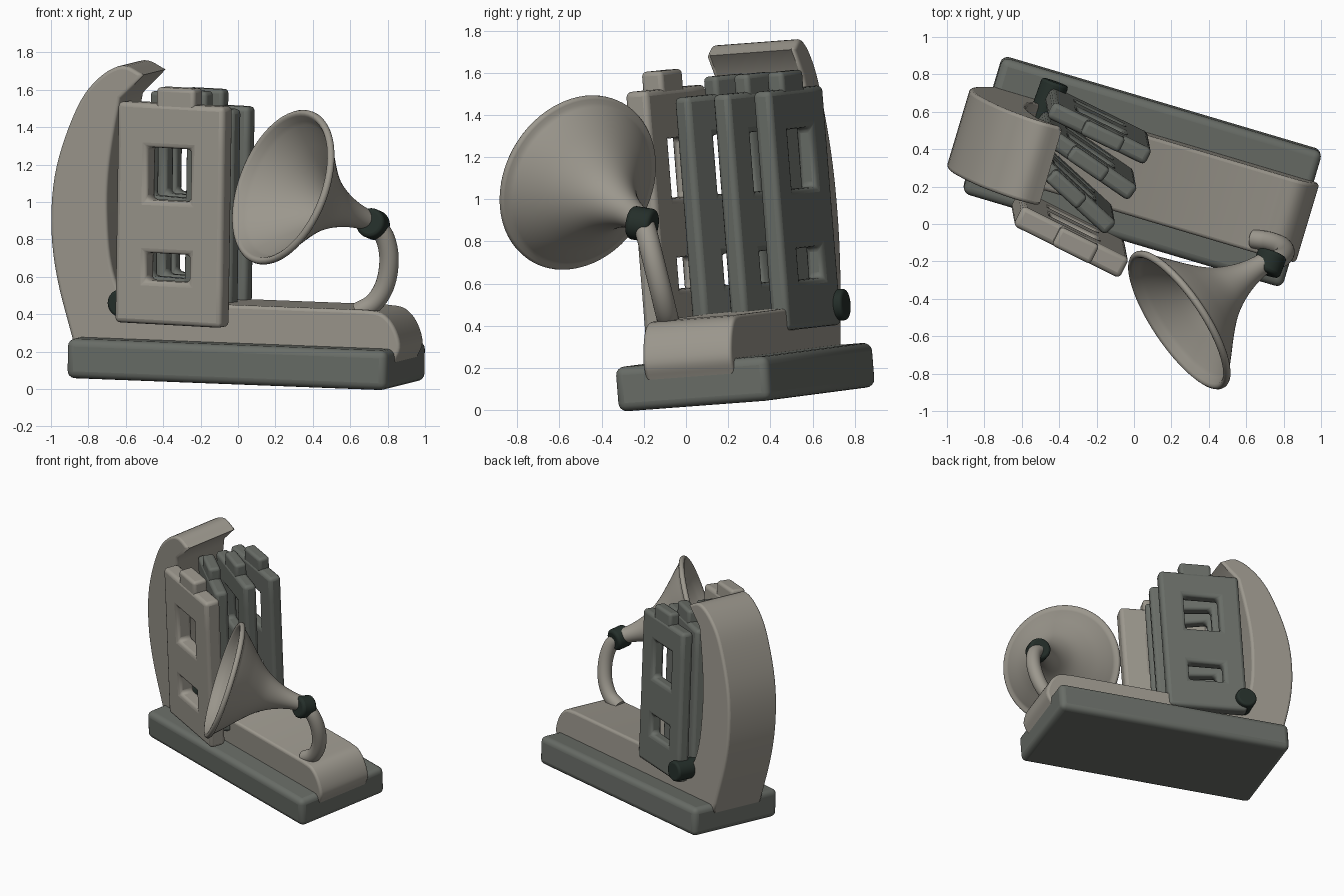
import bpy, bmesh, math
from mathutils import Vector, Matrix

if "Cube" in bpy.data.objects:
    bpy.data.objects.remove(bpy.data.objects["Cube"])

# Tilted frame shared by the base, body, frames and rod
X = Vector((0.958, -0.284, -0.037)).normalized()
Y = Vector((0.28, 0.957, 0.072))
Y = (Y - X * Y.dot(X)).normalized()
Z = X.cross(Y)
FRAME = Matrix.Translation((0.04, 0.29, 0.051)) @ Matrix((X, Y, Z)).transposed().to_4x4()


def material(name, rgb):
    m = bpy.data.materials.new(name)
    m.diffuse_color = (*rgb, 1)
    m.use_nodes = True
    m.node_tree.nodes["Principled BSDF"].inputs["Base Color"].default_value = m.diffuse_color
    return m


LIGHT = material("warm_grey", (0.33, 0.31, 0.267))
GREY = material("slate_grey", (0.14, 0.152, 0.135))
DARK = material("dark_green_grey", (0.018, 0.028, 0.023))


def finish(name, bm, mat, matrix=FRAME, bevel=0.0, segments=4, limit='ANGLE'):
    bmesh.ops.recalc_face_normals(bm, faces=bm.faces)
    me = bpy.data.meshes.new(name)
    bm.to_mesh(me)
    bm.free()
    ob = bpy.data.objects.new(name, me)
    bpy.context.collection.objects.link(ob)
    ob.matrix_world = matrix
    me.materials.append(mat)
    if bevel:
        b = ob.modifiers.new("round", 'BEVEL')
        b.width, b.segments = bevel, segments
        b.limit_method, b.angle_limit = limit, math.radians(40)
    bpy.ops.object.select_all(action='DESELECT')
    ob.select_set(True)
    bpy.context.view_layer.objects.active = ob
    bpy.ops.object.shade_smooth_by_angle(angle=math.radians(40))
    return ob


def box(name, lo, hi, mat, bevel, matrix=FRAME):
    bm = bmesh.new()
    bmesh.ops.create_cube(bm, size=1)
    for v in bm.verts:
        v.co = [lo[i] + (v.co[i] + 0.5) * (hi[i] - lo[i]) for i in range(3)]
    return finish(name, bm, mat, matrix, bevel)


def spline(pts, n=5):
    """Catmull-Rom curve through the points."""
    pts = [Vector(p) for p in pts]
    ext = [2 * pts[0] - pts[1]] + pts + [2 * pts[-1] - pts[-2]]
    out = []
    for a, b, c, d in zip(ext, ext[1:], ext[2:], ext[3:]):
        for k in range(n):
            t = k / n
            out.append(0.5 * (2 * b + (c - a) * t + (2 * a - 5 * b + 4 * c - d) * t * t
                              + (3 * b - a - 3 * c + d) * t ** 3))
    return out + [pts[-1]]


def frame_along(origin, axis):
    return Matrix.Translation(origin) @ Vector(axis).to_track_quat('Z', 'Y').to_matrix().to_4x4()


def cylinder(name, r, length, mat, matrix, bevel):
    bm = bmesh.new()
    bmesh.ops.create_cone(bm, cap_ends=True, segments=32, radius1=r, radius2=r, depth=length)
    return finish(name, bm, mat, matrix, bevel, 3)


# Base slab
box("base", (-0.89, -0.38, 0), (0.895, 0.38, 0.212), GREY, 0.04)

# Body: low bar with rounded end, sweeping up into a curved arm
outer = spline([(-0.89, 0.15), (-0.998, 0.53), (-1.034, 0.83), (-1.007, 1.13), (-0.90, 1.44),
                (-0.785, 1.60), (-0.65, 1.675), (-0.53, 1.63)])
inner = spline([(-0.655, 1.50), (-0.69, 1.3), (-0.715, 1.1), (-0.72, 0.9), (-0.70, 0.65),
                (-0.65, 0.48), (-0.58, 0.415)])
nose = spline([(0.72, 0.415), (0.82, 0.4), (0.89, 0.33), (0.925, 0.22), (0.89, 0.13)])
bm = bmesh.new()
face = bm.faces.new([bm.verts.new((p.x, -0.225, p.y)) for p in outer + inner + nose])
ext = bmesh.ops.extrude_face_region(bm, geom=[face])
bmesh.ops.translate(bm, vec=(0, 0.44, 0), verts=[v for v in ext["geom"] if isinstance(v, bmesh.types.BMVert)])
weight = bm.edges.layers.float.new("bevel_weight_edge")
for e in bm.edges:  # round only the side outlines, leaving the arm tip crisp
    e[weight] = 1.0 if abs(e.verts[0].co.y - e.verts[1].co.y) < 0.01 else 0.0
finish("body_and_arm", bm, LIGHT, bevel=0.035, limit='WEIGHT')


# Windowed frames: grid of cells with two openings, plus a top tab
def windowed_frame(name, u, v, angle, mat, wide, half, top, tab_top, tab_u):
    m = FRAME @ Matrix.Translation((u, v, 0)) @ Matrix.Rotation(math.radians(angle), 4, 'Z')
    us = [-wide, -0.137, 0.122, wide]
    ws = [0.31, 0.543, 0.692, 0.975, 1.258, top]
    bm = bmesh.new()
    grid = [[bm.verts.new((a, -half, w)) for a in us] for w in ws]
    for j in range(5):
        for i in range(3):
            if i == 1 and j in (1, 3):
                continue
            bm.faces.new([grid[j][i], grid[j][i + 1], grid[j + 1][i + 1], grid[j + 1][i]])
    ext = bmesh.ops.extrude_face_region(bm, geom=bm.faces[:])
    bmesh.ops.translate(bm, vec=(0, 2 * half, 0),
                        verts=[e for e in ext["geom"] if isinstance(e, bmesh.types.BMVert)])
    finish(name, bm, mat, m, 0.026, 3)
    box(name + "_tab", (tab_u - 0.115, 0.004 - half, 1.40), (tab_u + 0.115, half - 0.004, tab_top), mat, 0.022, m)


windowed_frame("front_frame", -0.304, -0.372, -10, LIGHT, 0.318, 0.06, 1.495, 1.582, 0.025)
windowed_frame("second_frame", -0.384, -0.118, -26, GREY, 0.295, 0.047, 1.45, 1.535, -0.03)
windowed_frame("third_frame", -0.339, 0.058, -18, GREY, 0.295, 0.047, 1.45, 1.535, 0.0)
windowed_frame("rear_frame", -0.325, 0.226, -9.5, GREY, 0.292, 0.047, 1.45, 1.535, 0.02)

# Pivot rod running through the frames
cylinder("pivot_rod", 0.075, 0.63, DARK,
         FRAME @ Matrix.Translation((-0.607, 0.035, 0.405)) @ Matrix.Rotation(-0.05, 4, 'Z')
         @ Matrix.Rotation(math.pi / 2, 4, 'X'), 0.015)

# Horn: lathed flare, z runs from the mouth back to the neck
AXIS = Vector((0.79, 0.53, -0.31)).normalized()
MOUTH = Vector((0.24, -0.515, 1.08))
flare = spline([(0.0, 0.418), (0.05, 0.372), (0.1, 0.322), (0.16, 0.26), (0.24, 0.185), (0.31, 0.135),
                (0.4, 0.092), (0.5, 0.064), (0.62, 0.05)], 3)
profile = [Vector((p.x + 0.012, p.y - 0.024)) for p in reversed(flare)]
# rolled rim
profile[-1] = Vector((-0.006, 0.397))
profile += [Vector((0.003 + 0.02 * math.cos(a), 0.414 + 0.02 * math.sin(a)))
            for a in (math.radians(d) for d in (200, 170, 140, 110, 80, 50, 20))]
profile += [p + Vector((0.008, 0)) for p in flare[1:]]
bm = bmesh.new()
N = 64
rings = [[bm.verts.new((p.y * math.cos(2 * math.pi * k / N), p.y * math.sin(2 * math.pi * k / N), p.x))
          for k in range(N)] for p in profile]
for a, b in zip(rings, rings[1:] + rings[:1]):
    for k in range(N):
        bm.faces.new([a[k], a[(k + 1) % N], b[(k + 1) % N], b[k]])
finish("horn", bm, LIGHT, frame_along(MOUTH, AXIS))

# Collar joining horn and pipe
cylinder("collar", 0.08, 0.12, DARK, frame_along((0.722, -0.208, 0.882), (0.35, 0.92, -0.15)), 0.02)

# Bent pipe from collar down into the body
path = spline([(0.70, -0.205, 0.895), (0.775, -0.185, 0.83), (0.807, -0.155, 0.71), (0.79, -0.12, 0.57),
               (0.73, -0.095, 0.465), (0.64, -0.08, 0.41)], 6)
bm = bmesh.new()
N = 24
rings = []
for i, p in enumerate(path):
    d = (path[min(i + 1, len(path) - 1)] - path[max(i - 1, 0)]).normalized()
    side = d.cross(Vector((0.1, 1, 0.2))).normalized()
    up = side.cross(d)
    rings.append([bm.verts.new(p + 0.052 * (side * math.cos(2 * math.pi * k / N)
                                            + up * math.sin(2 * math.pi * k / N))) for k in range(N)])
for a, b in zip(rings, rings[1:]):
    for k in range(N):
        bm.faces.new([a[k], a[(k + 1) % N], b[(k + 1) % N], b[k]])
bm.faces.new(rings[0])
bm.faces.new(rings[-1])
finish("pipe", bm, LIGHT, Matrix.Identity(4))
